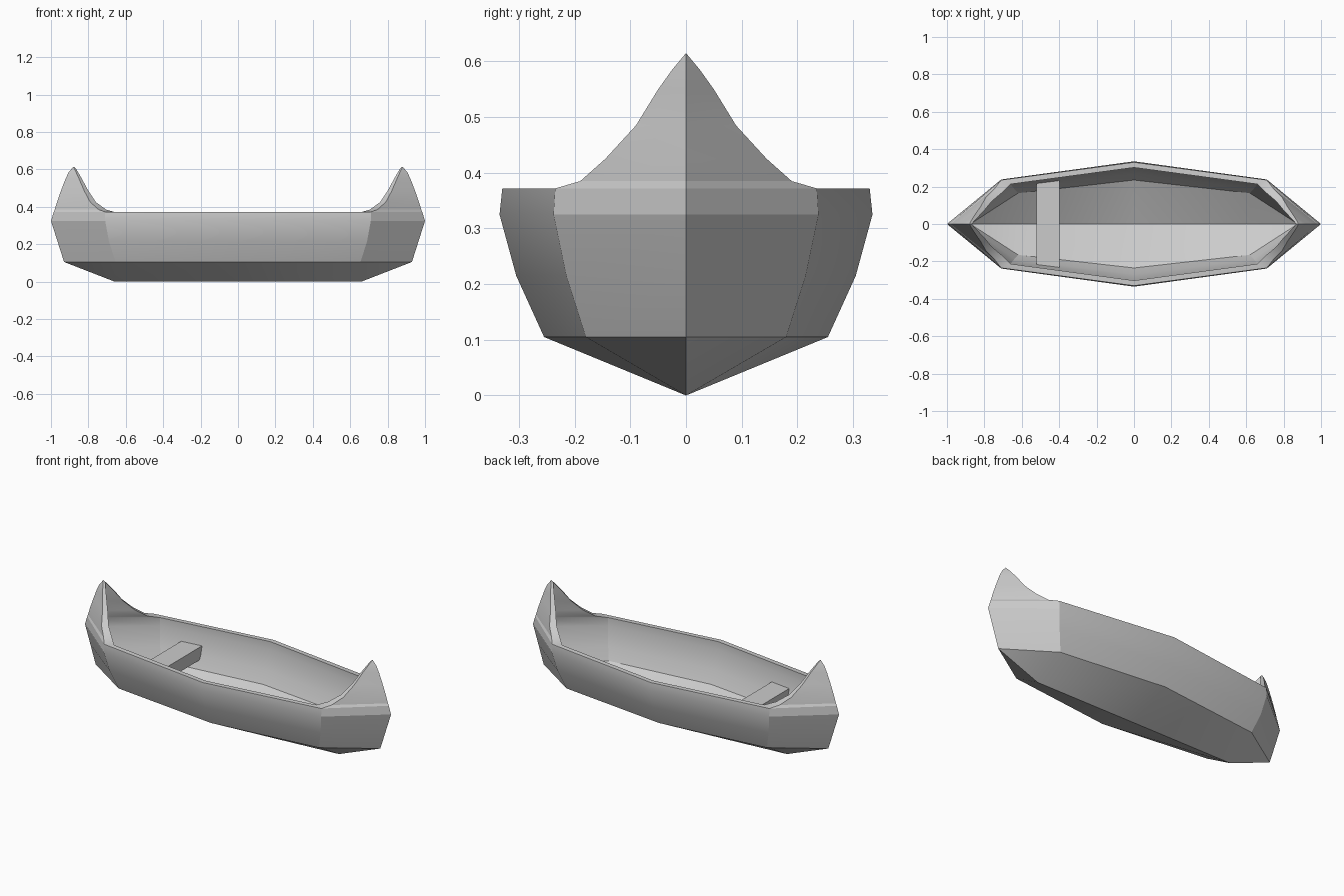
import bpy, bmesh, math

if "Cube" in bpy.data.objects:
    bpy.data.objects.remove(bpy.data.objects["Cube"])

# Lower hull levels: z, middle half-width, shoulder x, shoulder y, stem x
outer_low = [(.105, .255, .655, .18, .93), (.215, .305, .69, .215, .965),
             (.325, .335, .71, .238, 1.0), (.372, .33, .71, .235, .985)]
inner_low = [(.145, .235, .62, .165, .875), (.215, .27, .64, .188, .90),
             (.325, .302, .66, .213, .94), (.372, .302, .66, .213, .93)]
# Raised bow levels: z, sheer x, sheer y, stem x
outer_bow = [(.385, .745, .19, .98), (.425, .79, .145, .968), (.485, .822, .09, .947),
             (.55, .85, .05, .922), (.585, .866, .025, .905), (.615, .88, 0, .88)]
inner_bow = [(.385, .705, .168, .925), (.425, .76, .122, .915), (.485, .80, .073, .897),
             (.55, .835, .036, .878), (.585, .855, .014, .872), (.606, .868, 0, .868)]


def make_object(name, bm, angle=None):
    me = bpy.data.meshes.new(name)
    bm.to_mesh(me)
    bm.free()
    ob = bpy.data.objects.new(name, me)
    bpy.context.collection.objects.link(ob)
    if angle:
        bpy.context.view_layer.objects.active = ob
        ob.select_set(True)
        bpy.ops.object.shade_smooth_by_angle(angle=math.radians(angle))
        ob.select_set(False)
    return ob


def skin(low, bow, keel_x, keel_z):
    """Faces of one quarter of a hull skin, and its sheer line."""
    faces = []
    rows = [[(0, m, z), (sx, sy, z), (st, 0, z)] for z, m, sx, sy, st in low]
    for a, b in zip(rows, rows[1:]):
        for i in range(2):
            faces.append([a[i], a[i + 1], b[i + 1], b[i]])
    # V-shaped bottom
    mid, shoulder, stem = rows[0]
    k0, k1 = (0, 0, keel_z), (keel_x, 0, keel_z)
    faces += [[k0, k1, mid], [mid, k1, shoulder], [shoulder, k1, stem]]
    # upswept bow
    ends = [rows[-1][1:]] + [[(x, y, z), (st, 0, z)] for z, x, y, st in bow]
    for a, b in zip(ends, ends[1:]):
        faces.append([a[0], a[1], b[1], b[0]])
    return faces, [rows[-1][0]] + [e[0] for e in ends]


# Hull: outer and inner skins joined by the rim, mirrored to four quarters
outer, outer_edge = skin(outer_low, outer_bow, .66, 0)
inner, inner_edge = skin(inner_low, inner_bow, .62, .04)
rim = [[outer_edge[i], outer_edge[i + 1], inner_edge[i + 1], inner_edge[i]]
       for i in range(len(outer_edge) - 1)]
bm = bmesh.new()
for mx in (1, -1):
    for my in (1, -1):
        for f in outer + inner + rim:
            pts = list(dict.fromkeys((x * mx, y * my, z) for x, y, z in f))
            bm.faces.new([bm.verts.new(p) for p in pts])
bmesh.ops.remove_doubles(bm, verts=bm.verts, dist=.0005)
bmesh.ops.recalc_face_normals(bm, faces=bm.faces)
make_object("canoe_hull", bm, 20)

# Seat: plank tapered to follow the hull sides
bm = bmesh.new()
bmesh.ops.create_cube(bm, size=1)
for v in bm.verts:
    half = .236 if v.co.x > 0 else .222
    v.co = (-.46 + v.co.x * .125, v.co.y * 2 * half, .23 + v.co.z * .075)
make_object("seat", bm)
